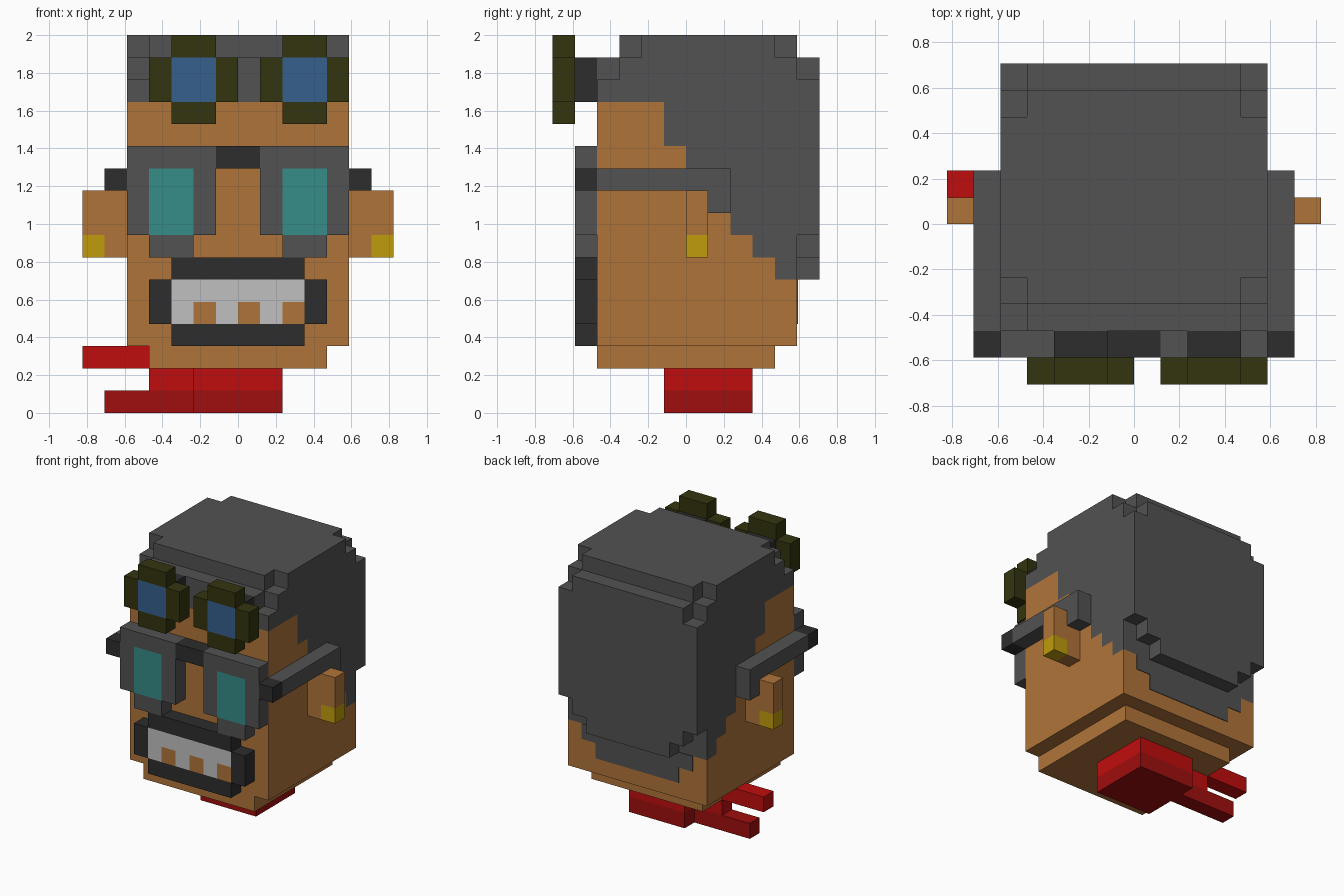
import bpy
import bmesh

UNIT = 2 / 17  # edge length of one block

default_cube = bpy.data.objects.get("Cube")
if default_cube:
    bpy.data.objects.remove(default_cube, do_unlink=True)


def to_linear(value):
    c = value / 255
    return c / 12.92 if c <= 0.04045 else ((c + 0.055) / 1.055) ** 2.4


def make_material(name, hex_code):
    color = [to_linear(v) for v in bytes.fromhex(hex_code)] + [1.0]
    material = bpy.data.materials.new(name)
    material.use_nodes = True
    material.diffuse_color = color
    shader = next(n for n in material.node_tree.nodes if n.type == "BSDF_PRINCIPLED")
    shader.inputs["Base Color"].default_value = color
    return material


skin = make_material("skin tan", "b0743a")
grey = make_material("hair grey", "525252")
dark = make_material("charcoal", "2d2d2d")
red = make_material("bright red", "c00d0d")
dark_red = make_material("dark red", "a00e0e")
white = make_material("tooth white", "c0c0c0")
teal = make_material("lens teal", "368c88")
blue = make_material("lens blue", "36608c")
olive = make_material("olive", "343410")
gold = make_material("earring gold", "c09c0c")


def prism(name, material, profile, x0, x1):
    """Extrude a (y, z) outline, in blocks, from x0 to x1."""
    bm = bmesh.new()
    base = bm.faces.new([bm.verts.new((x0 * UNIT, y * UNIT, z * UNIT)) for y, z in profile])
    grown = bmesh.ops.extrude_face_region(bm, geom=[base])
    moved = [v for v in grown["geom"] if isinstance(v, bmesh.types.BMVert)]
    bmesh.ops.translate(bm, verts=moved, vec=((x1 - x0) * UNIT, 0, 0))
    bmesh.ops.recalc_face_normals(bm, faces=bm.faces)
    mesh = bpy.data.meshes.new(name)
    bm.to_mesh(mesh)
    bm.free()
    mesh.materials.append(material)
    obj = bpy.data.objects.new(name, mesh)
    bpy.context.collection.objects.link(obj)
    return obj


def box(name, material, x, y, z):
    outline = [(y[0], z[0]), (y[1], z[0]), (y[1], z[1]), (y[0], z[1])]
    return prism(name, material, outline, *x)


def box_pair(name, material, x, y, z):
    box("left_" + name, material, x, y, z)
    box("right_" + name, material, (-x[1], -x[0]), y, z)


def prism_pair(name, material, profile, x0, x1):
    prism("left_" + name, material, profile, x0, x1)
    prism("right_" + name, material, profile, -x1, -x0)


# Stepped hairline shared by the face and the hair
hairline = [(4, 6), (4, 7), (3, 7), (3, 8), (2, 8), (2, 9), (1, 9), (1, 11),
            (0, 11), (0, 12), (-1, 12), (-1, 14), (-4, 14)]

# Head and chin
prism("head", skin, [(-4, 3), (5, 3), (5, 6)] + hairline, -5, 5)
box("chin", skin, (-4, 4), (-4, 4), (2, 3))

# Hair: a full middle, then side slices with notched corners
crown = [(-4, 16), (-3, 16), (-3, 17), (5, 17), (5, 16), (6, 16)]
notched_crown = [(-4, 15), (-3, 15), (-3, 16), (-2, 16), (-2, 17),
                 (4, 17), (4, 16), (5, 16), (5, 15), (6, 15)]
prism("hair_middle", grey, crown + [(6, 6)] + hairline, -3, 3)
prism_pair("hair_inner_slice", grey, crown + [(6, 7), (5, 7), (5, 6)] + hairline, 3, 4)
prism_pair("hair_outer_slice", grey, notched_crown + [(6, 8), (5, 8), (5, 6)] + hairline, 4, 5)

# Thin nape hair stepping down the back of the head
nape = (5, 5.04)
box("nape_hair_upper", grey, (-4, 4), nape, (5, 6))
box("nape_hair_lower", grey, (-3, 3), nape, (4, 5))

# Ears with earrings
box_pair("ear_root", skin, (5, 6), (0, 1), (7, 10))
box_pair("ear_rim", skin, (6, 7), (0, 1), (8, 10))
box_pair("earring", gold, (6, 7), (0, 1), (7, 8))

# Everything worn on the face is one block deep
face = (-5, -4)

# Glasses
box_pair("glasses_brow", grey, (1, 5), face, (11, 12))
box_pair("glasses_outer_rim", grey, (4, 5), face, (8, 11))
box_pair("glasses_inner_rim", grey, (1, 2), face, (8, 11))
box_pair("glasses_lower_rim", grey, (2, 4), face, (7, 8))
box_pair("glasses_lens", teal, (2, 4), face, (8, 11))
box("glasses_bridge", dark, (-1, 1), face, (11, 12))
box_pair("glasses_hinge", dark, (5, 6), face, (10, 11))
box_pair("glasses_arm", grey, (5, 6), (-4, 2), (10, 11))
box_pair("glasses_arm_tip", grey, (5, 6), (1, 2), (9, 10))

# Goggles pushed up on the forehead, set slightly to one side
rim = (-6, -5)
for side, x in (("right", -4), ("left", 1)):
    lens_x = (x + 1, x + 3)
    box(side + "_goggle_mount", dark, lens_x, face, (14, 16))
    box(side + "_goggle_lens", blue, lens_x, rim, (14, 16))
    box(side + "_goggle_top", olive, lens_x, rim, (16, 17))
    box(side + "_goggle_bottom", olive, lens_x, rim, (13, 14))
    box(side + "_goggle_rim_a", olive, (x, x + 1), rim, (14, 16))
    box(side + "_goggle_rim_b", olive, (x + 3, x + 4), rim, (14, 16))

# Mouth framed by a beard, with gaps between the lower teeth
box("moustache", dark, (-3, 3), face, (6, 7))
box("beard", dark, (-3, 3), face, (3, 4))
box_pair("beard_side", dark, (3, 4), face, (4, 6))
box("upper_teeth", white, (-3, 3), face, (5, 6))
for x in range(-3, 3, 2):
    box("tooth", white, (x, x + 1), face, (4, 5))
    box("tooth_gap", skin, (x + 1, x + 2), face, (4, 5))

# Neck scarf with two tails
box("scarf_upper", red, (-2, 2), (-1, 3), (1, 2))
box("scarf_lower", dark_red, (-2, 2), (-1, 3), (0, 1))
tail = (1, 2)
box("scarf_knot", red, (-4, -2), tail, (1, 2))
box("scarf_upper_tail", red, (-7, -4), tail, (2, 3))
box("scarf_lower_tail", dark_red, (-6, -2), tail, (0, 1))
